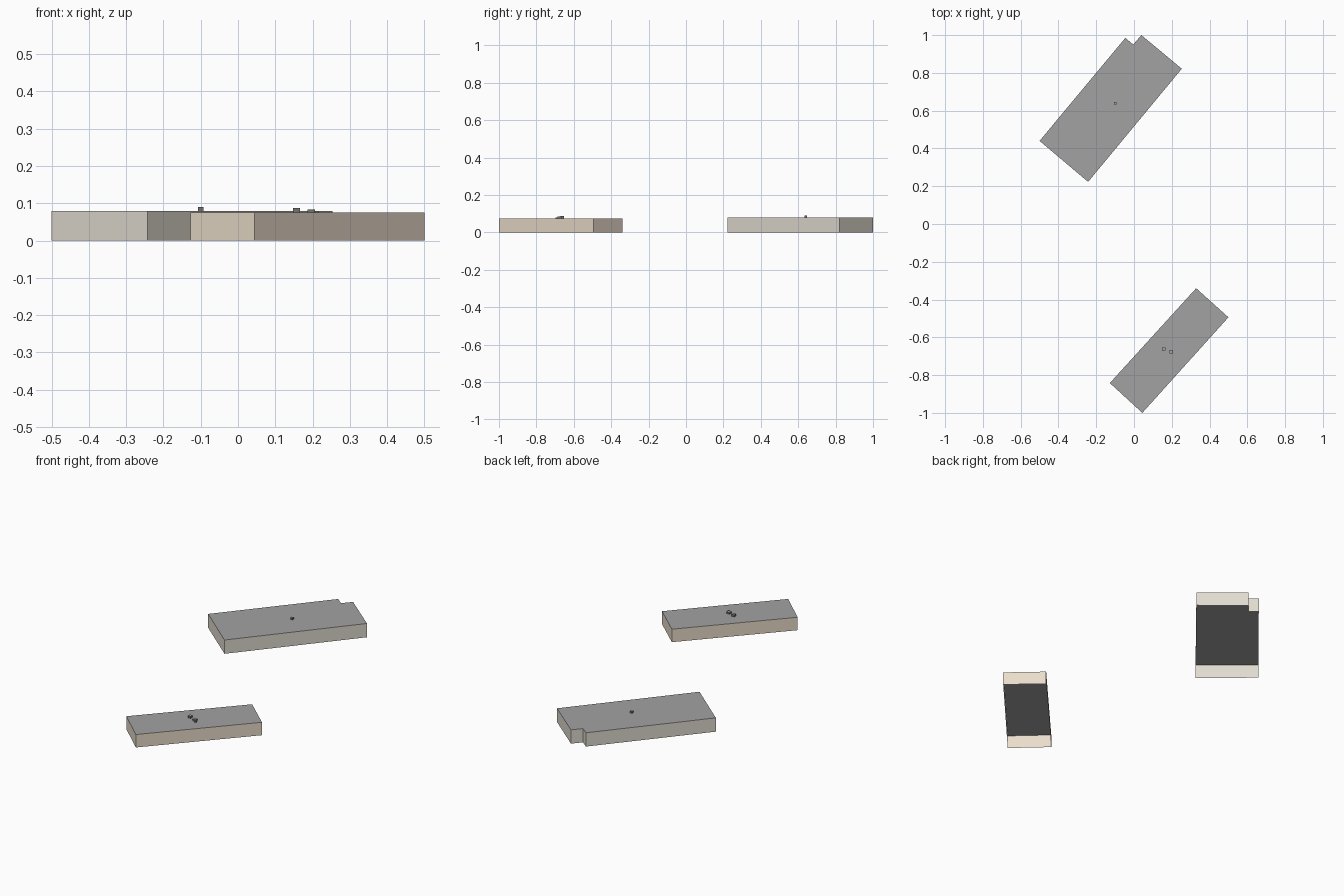
import bpy
import bmesh

if "Cube" in bpy.data.objects:
    bpy.data.objects.remove(bpy.data.objects["Cube"])


def material(name, rgb):
    m = bpy.data.materials.new(name)
    m.diffuse_color = (*rgb, 1)
    m.use_nodes = True
    m.node_tree.nodes["Principled BSDF"].inputs["Base Color"].default_value = m.diffuse_color
    return m


ROOF = material("roof_grey", (0.36, 0.36, 0.36))
UNIT = material("unit_grey", (0.17, 0.17, 0.17))
STONE = material("pale_wall", (0.76, 0.72, 0.64))
SAND = material("sand_wall", (0.83, 0.73, 0.60))


def shell(name, outline, z0, z1, wall, cap):
    """Walls and a roof over a footprint, open underneath."""
    bm = bmesh.new()
    base = bm.faces.new([bm.verts.new((x, y, z0)) for x, y in outline])
    ext = bmesh.ops.extrude_face_region(bm, geom=[base], use_keep_orig=True)
    for v in ext["geom"]:
        if isinstance(v, bmesh.types.BMVert):
            v.co.z = z1
    bmesh.ops.recalc_face_normals(bm, faces=bm.faces)
    floor = [f for f in bm.faces if f.normal.z < -0.5]
    bmesh.ops.delete(bm, geom=floor, context='FACES_ONLY')
    for f in bm.faces:
        f.material_index = 1 if f.normal.z > 0.5 else 0
    mesh = bpy.data.meshes.new(name)
    bm.to_mesh(mesh)
    bm.free()
    mesh.materials.append(wall)
    mesh.materials.append(cap)
    obj = bpy.data.objects.new(name, mesh)
    bpy.context.collection.objects.link(obj)
    return obj


def roof_unit(name, x, y, size, z0, z1):
    h = size / 2
    shell(name, [(x - h, y - h), (x + h, y - h), (x + h, y + h), (x - h, y + h)],
          z0, z1, UNIT, ROOF)


# Large block with a notched back corner
shell("large_building", [(-0.5, 0.44), (-0.243, 0.223), (0.253, 0.822),
                         (0.039, 1.0), (-0.004, 0.95), (-0.046, 0.985)],
      0, 0.08, STONE, ROOF)

# Small plain block
shell("small_building", [(-0.128, -0.842), (0.044, -1.0), (0.5, -0.494),
                         (0.329, -0.34)], 0, 0.075, SAND, ROOF)

# Rooftop units
roof_unit("large_roof_unit", -0.1, 0.64, 0.014, 0.08, 0.09)
roof_unit("small_roof_unit_a", 0.157, -0.662, 0.018, 0.075, 0.087)
roof_unit("small_roof_unit_b", 0.197, -0.676, 0.02, 0.075, 0.084)
roof_unit("small_roof_unit_c", 0.211, -0.692, 0.011, 0.075, 0.08)
